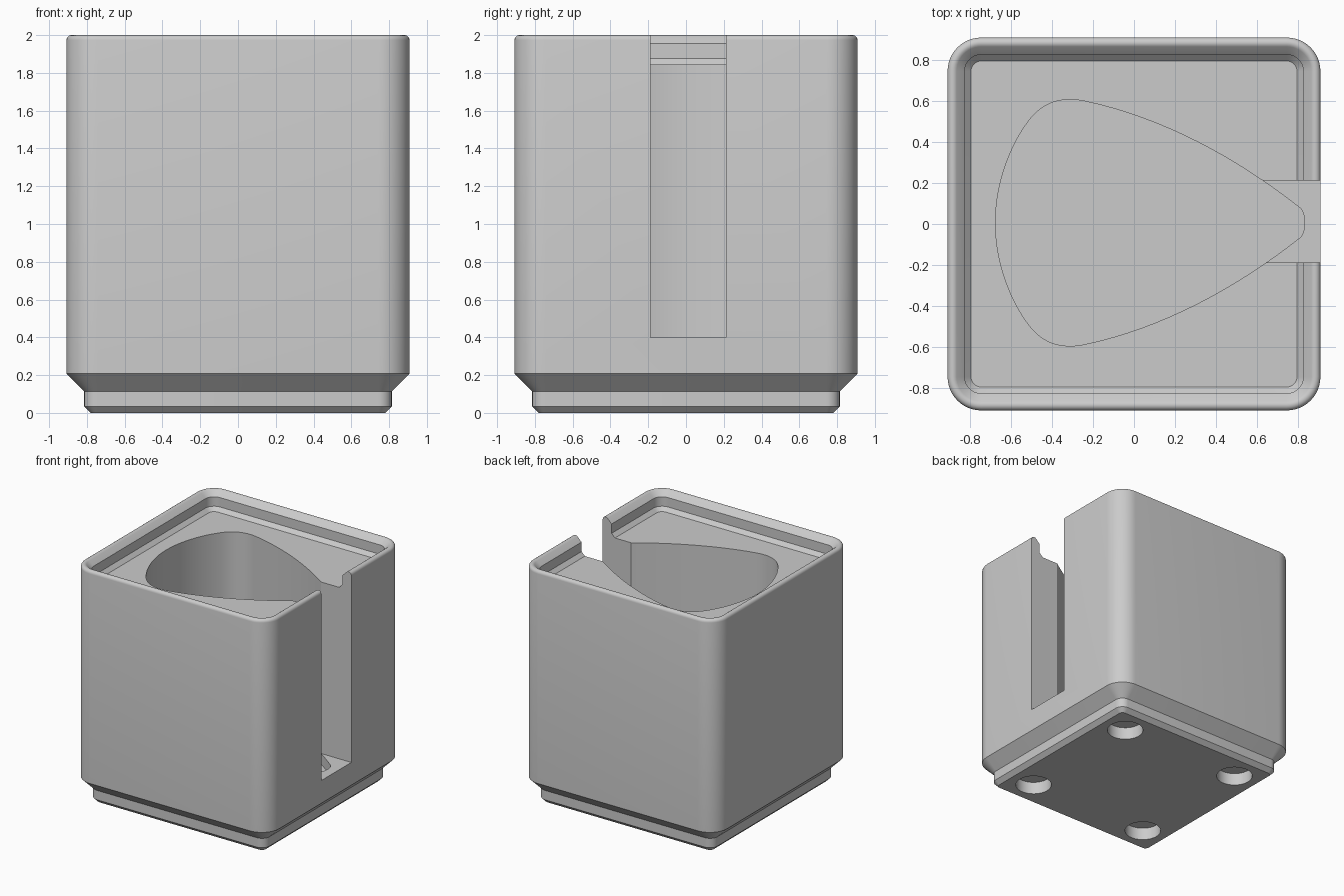
import bpy, bmesh
from math import sin, cos, pi, radians
from mathutils import Vector
from mathutils.geometry import interpolate_bezier

if "Cube" in bpy.data.objects:
    bpy.data.objects.remove(bpy.data.objects["Cube"])

HALF, CORNER, TOP = 0.908, 0.164, 2.0
FILLET = 0.026

grey = bpy.data.materials.new("light grey plastic")
grey.use_nodes = True
grey.diffuse_color = (0.6, 0.6, 0.6, 1)
grey.node_tree.nodes["Principled BSDF"].inputs["Base Color"].default_value = (0.6, 0.6, 0.6, 1)


def rounded_square(inset, steps=12):
    """Outline of the body, moved inwards by the inset."""
    r, c = CORNER - inset, HALF - CORNER
    points = []
    for quarter, (sx, sy) in enumerate([(1, 1), (-1, 1), (-1, -1), (1, -1)]):
        for i in range(steps + 1):
            a = (quarter + i / steps) * pi / 2
            points.append((sx * c + r * cos(a), sy * c + r * sin(a)))
    return points


def loft(name, rings):
    """Closed solid through rings given as (outline, height)."""
    bm = bmesh.new()
    loops = [[bm.verts.new((x, y, z)) for x, y in outline] for outline, z in rings]
    for low, high in zip(loops, loops[1:]):
        for i in range(len(low)):
            j = (i + 1) % len(low)
            bm.faces.new((low[i], low[j], high[j], high[i]))
    bm.faces.new(loops[0][::-1])
    bm.faces.new(loops[-1])
    bmesh.ops.recalc_face_normals(bm, faces=bm.faces)
    mesh = bpy.data.meshes.new(name)
    bm.to_mesh(mesh)
    bm.free()
    mesh.materials.append(grey)
    obj = bpy.data.objects.new(name, mesh)
    bpy.context.collection.objects.link(obj)
    return obj


def cut(body, name, outline, bottom, top):
    """Subtract an upright prism from the body."""
    cutter = loft(name, [(outline, bottom), (outline, top)])
    cutter.hide_render = True
    mod = body.modifiers.new(name, "BOOLEAN")
    mod.operation, mod.solver, mod.object = "DIFFERENCE", "EXACT", cutter
    bpy.context.view_layer.objects.active = body
    bpy.ops.object.modifier_apply(modifier=mod.name)
    bpy.data.objects.remove(cutter)


# Body profile as (inset, height): stepped foot, wall, rounded rim, inner lip
profile = [(0.129, 0), (0.094, 0.035), (0.094, 0.114), (0, 0.208)]
for i in range(7):
    a = radians(135) * i / 6
    profile.append((FILLET - FILLET * cos(a), TOP - FILLET + FILLET * sin(a)))
profile += [(0.083, 1.955), (0.083, 1.876), (0.114, 1.845)]
body = loft("holder_body", [(rounded_square(d), z) for d, z in profile])

# Rounded triangular pocket, drawn as one half and mirrored
half_curves = [
    [(0.83, 0), (0.83, 0.035), (0.825, 0.06), (0.805, 0.075)],
    [(0.805, 0.075), (0.5, 0.315), (0.14, 0.512), (-0.24, 0.592)],
    [(-0.24, 0.592), (-0.36, 0.618), (-0.45, 0.58), (-0.51, 0.5)],
    [(-0.51, 0.5), (-0.61, 0.37), (-0.675, 0.18), (-0.675, 0)],
]
half = []
for curve in half_curves:
    half += interpolate_bezier(*[Vector(p) for p in curve], 17)[:-1]
half.append(Vector((-0.675, 0)))
mirrored = [(p[0], -p[1]) for p in half[-2:0:-1]]
pocket = [(x, y + 0.006) for x, y in [(p[0], p[1]) for p in half] + mirrored]
cut(body, "pocket_cutter", pocket, 0.31, 2.2)

# Slot through the right wall
slot = [(0.3, -0.188), (1.1, -0.188), (1.1, 0.212), (0.3, 0.212)]
cut(body, "slot_cutter", slot, 0.4, 2.2)

# Four round holes in the foot
for sx in (-1, 1):
    for sy in (-1, 1):
        circle = [(sx * 0.569 + 0.142 * cos(2 * pi * i / 48),
                   sy * 0.569 + 0.142 * sin(2 * pi * i / 48)) for i in range(48)]
        cut(body, "foot_hole_cutter", circle, -0.1, 0.105)

# Smooth corners, crisp edges
for obj in bpy.context.selected_objects:
    obj.select_set(False)
body.select_set(True)
bpy.context.view_layer.objects.active = body
bpy.ops.object.shade_smooth_by_angle(angle=radians(25))
